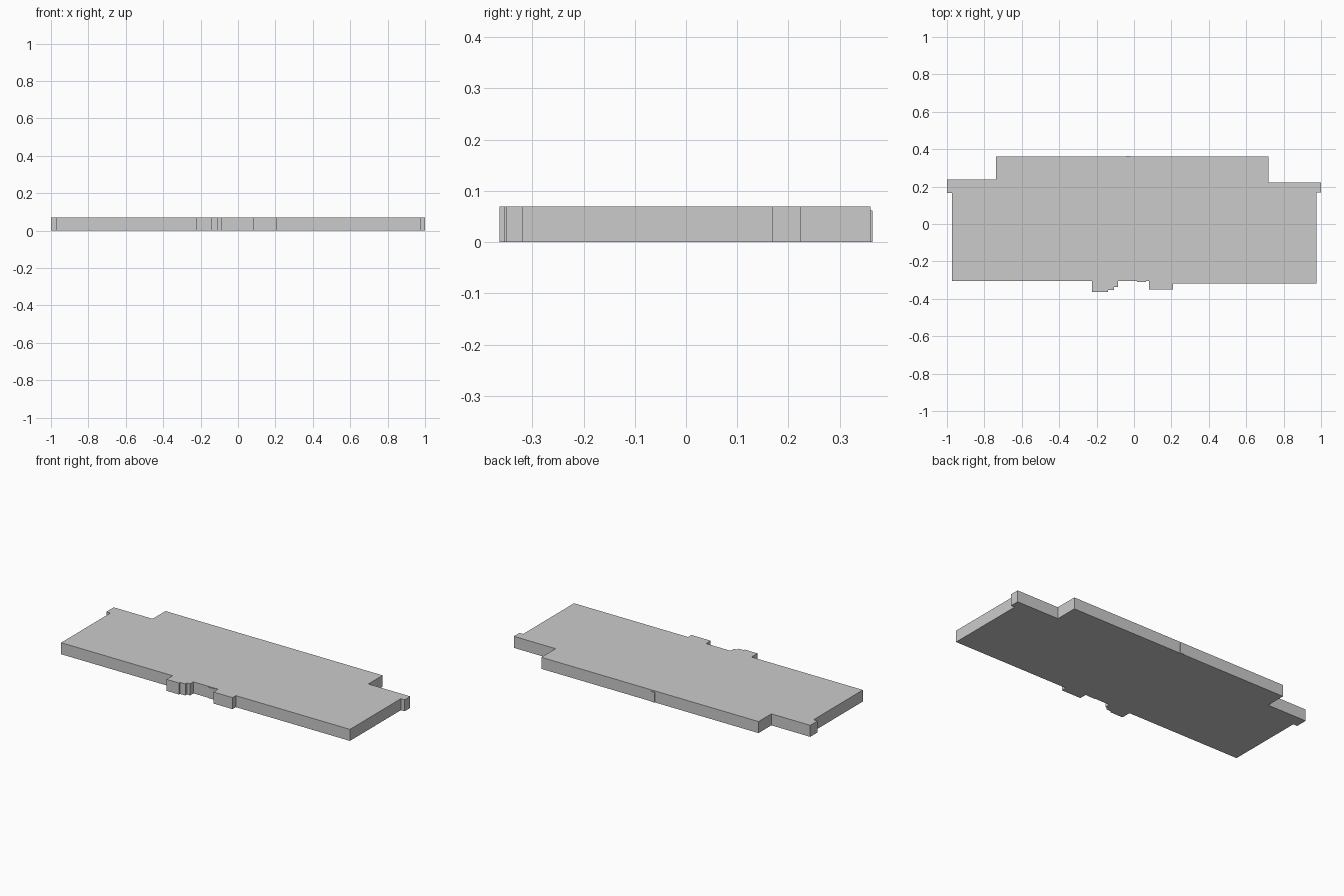
import bpy, bmesh

if "Cube" in bpy.data.objects:
    bpy.data.objects.remove(bpy.data.objects["Cube"])

HEIGHT = 0.07


def extrude_outline(name, points, height):
    """Extrude a flat floor outline straight up from the ground."""
    bm = bmesh.new()
    face = bm.faces.new([bm.verts.new((x, y, 0)) for x, y in points])
    result = bmesh.ops.extrude_face_region(bm, geom=[face])
    top = [v for v in result["geom"] if isinstance(v, bmesh.types.BMVert)]
    bmesh.ops.translate(bm, vec=(0, 0, height), verts=top)
    bmesh.ops.recalc_face_normals(bm, faces=bm.faces)
    mesh = bpy.data.meshes.new(name)
    bm.to_mesh(mesh)
    bm.free()
    obj = bpy.data.objects.new(name, mesh)
    bpy.context.collection.objects.link(obj)
    return obj


def box(name, x0, x1, y0, y1, height):
    return extrude_outline(name, [(x0, y0), (x1, y0), (x1, y1), (x0, y1)], height)


# Main slab: stepped back corners, side lips and front bays
outline = [
    # left side and stepped front-left bay
    (-1, 0.237), (-1, 0.166), (-0.973, 0.166), (-0.973, -0.306),
    (-0.225, -0.306), (-0.225, -0.364), (-0.14, -0.364), (-0.14, -0.354),
    (-0.106, -0.354), (-0.106, -0.338), (-0.085, -0.338), (-0.085, -0.306),
    # front-right bay
    (0.08, -0.306), (0.08, -0.351), (0.209, -0.351), (0.209, -0.319),
    # right side and raised back
    (0.975, -0.319), (0.975, 0.169), (1, 0.169), (1, 0.223),
    (0.719, 0.223), (0.719, 0.36), (-0.739, 0.36), (-0.739, 0.237),
]
extrude_outline("building_slab", outline, HEIGHT)

# Thin door panels on the front and back walls
box("front_door", 0.017, 0.064, -0.309, -0.304, 0.066)
box("back_door", -0.043, -0.018, 0.358, 0.364, 0.062)
